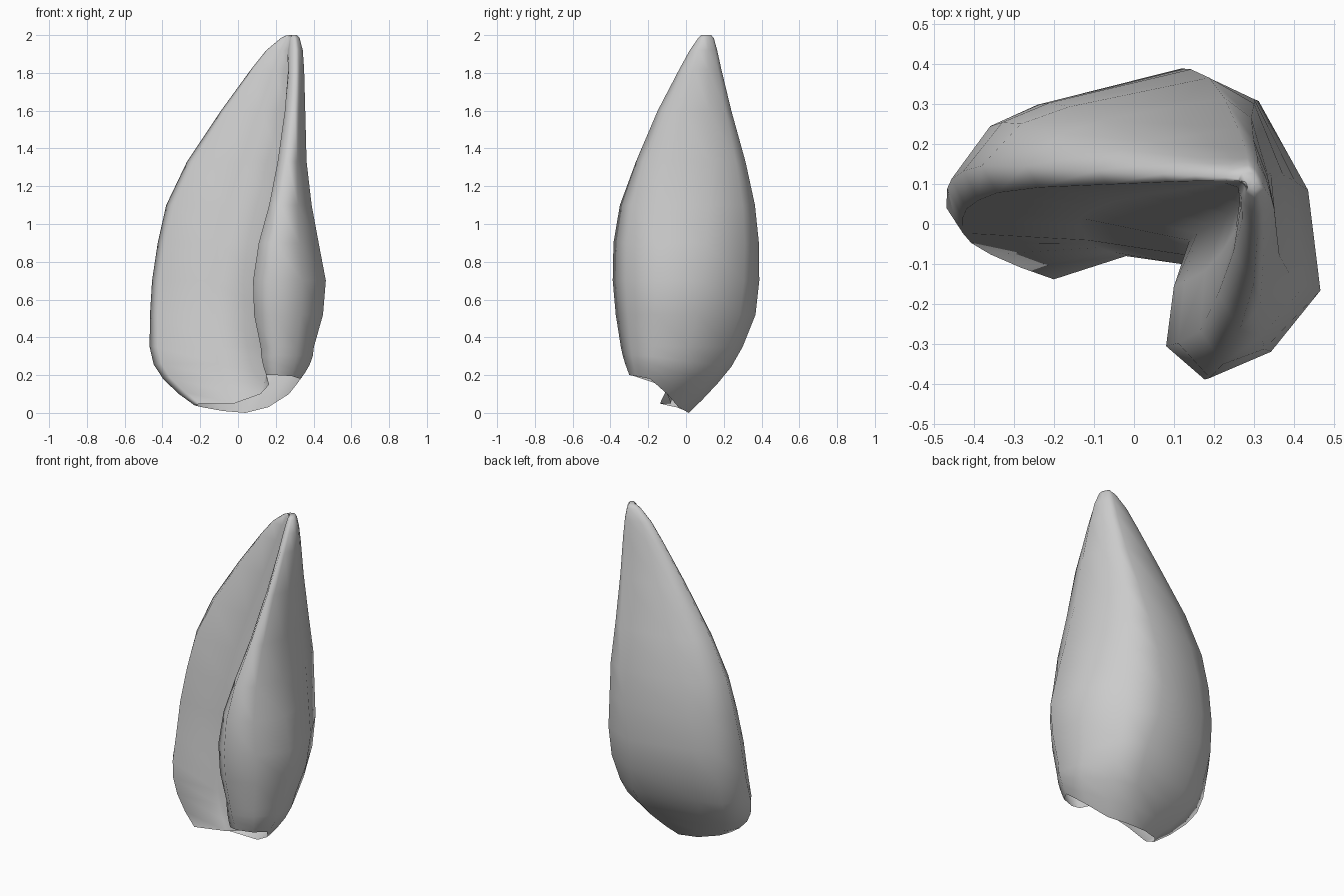
import bpy, bmesh

# Unit cross-section: u is -1..0 across the left lobe and 0..1 across the right lobe,
# v is -1 at the front and 1 at the back. Order: left edge, front panel, valley, front lobe, right, back
SECTION = [(-1, .12), (-.93, -.08), (-.4, -.13), (.15, -.25), (.05, -.5), (0, -.82), (.25, -1),
           (.68, -.85), (1, -.52), (.92, .03), (.6, .74), (.1, 1), (-.6, .71), (-.82, .54)]

# z, left x, lobe x, right x, panel y, back y, front y
LEVELS = [
    (2.00, .260, .285, .312, .110, .133, .080),
    (1.985, .228, .280, .326, .112, .147, .065),
    (1.92, .150, .276, .343, .115, .165, .020),
    (1.82, .070, .270, .350, .117, .187, -.035),
    (1.60, -.090, .248, .356, .120, .240, -.150),
    (1.33, -.270, .210, .363, .122, .315, -.265),
    (1.10, -.380, .165, .390, .115, .365, -.350),
    (0.90, -.425, .110, .427, .098, .386, -.384),
    (0.70, -.455, .080, .465, .075, .388, -.388),
    (0.52, -.466, .085, .450, .050, .368, -.372),
    (0.35, -.468, .120, .402, .005, .300, -.345),
]

# Open slanted rim at the base
RIM = [(-.23, -.10, .04), (-.20, -.138, .05), (-.02, -.08, .05), (.12, -.10, .10), (.165, -.14, .15),
       (.15, -.29, .20), (.20, -.30, .20), (.285, -.265, .195), (.33, -.19, .18), (.27, -.10, .10),
       (.16, -.04, .03), (.04, .015, .0), (-.08, .0, .01), (-.19, -.05, .03)]


def clamp(t):
    return min(max(t, 0), 1)


def level_ring(z, xl, xi, xr, ym, yb, yf):
    slim = clamp((z - 1.1) / .5)   # the right lobe gets rounder upwards
    flat = clamp((z - 1.7) / .2)   # the valley fades out at the tip
    ring = []
    for i, (u, v) in enumerate(SECTION):
        if i in (9, 10):
            u -= .13 * slim
        if i == 6:
            u += .22 * slim
        if i == 5:
            v += .12 * slim
        if i in (3, 4):
            u -= flat * (.28 if i == 3 else .12)
        x = xi + u * ((xr - xi) if u > 0 else (xi - xl))
        y = ym + v * ((yb - ym) if v > 0 else (ym - yf))
        ring.append((x, y, z))
    return ring


rings = [level_ring(*row) for row in LEVELS]

# Rounded underside curving into the rim
last = rings[-1]
for t in (.3, .55, .8, 1):
    rings.append([(a[0] + (b[0] - a[0]) * t ** 2,
                   a[1] + (b[1] - a[1]) * t ** 1.3,
                   a[2] + (b[2] - a[2]) * t) for a, b in zip(last, RIM)])

# Skin the rings and cap the tip
bm = bmesh.new()
loops = [[bm.verts.new(p) for p in ring] for ring in rings]
n = len(SECTION)
for upper, lower in zip(loops, loops[1:]):
    for i in range(n):
        j = (i + 1) % n
        bm.faces.new((upper[i], lower[i], lower[j], upper[j]))
bm.faces.new(loops[0])
bmesh.ops.triangulate(bm, faces=[f for f in bm.faces if len(f.verts) > 4])
bmesh.ops.recalc_face_normals(bm, faces=bm.faces)
for f in bm.faces:
    f.smooth = True

mesh = bpy.data.meshes.new("folded_bud")
bm.to_mesh(mesh)
bm.free()
bud = bpy.data.objects.new("folded_bud", mesh)
bpy.context.collection.objects.link(bud)
